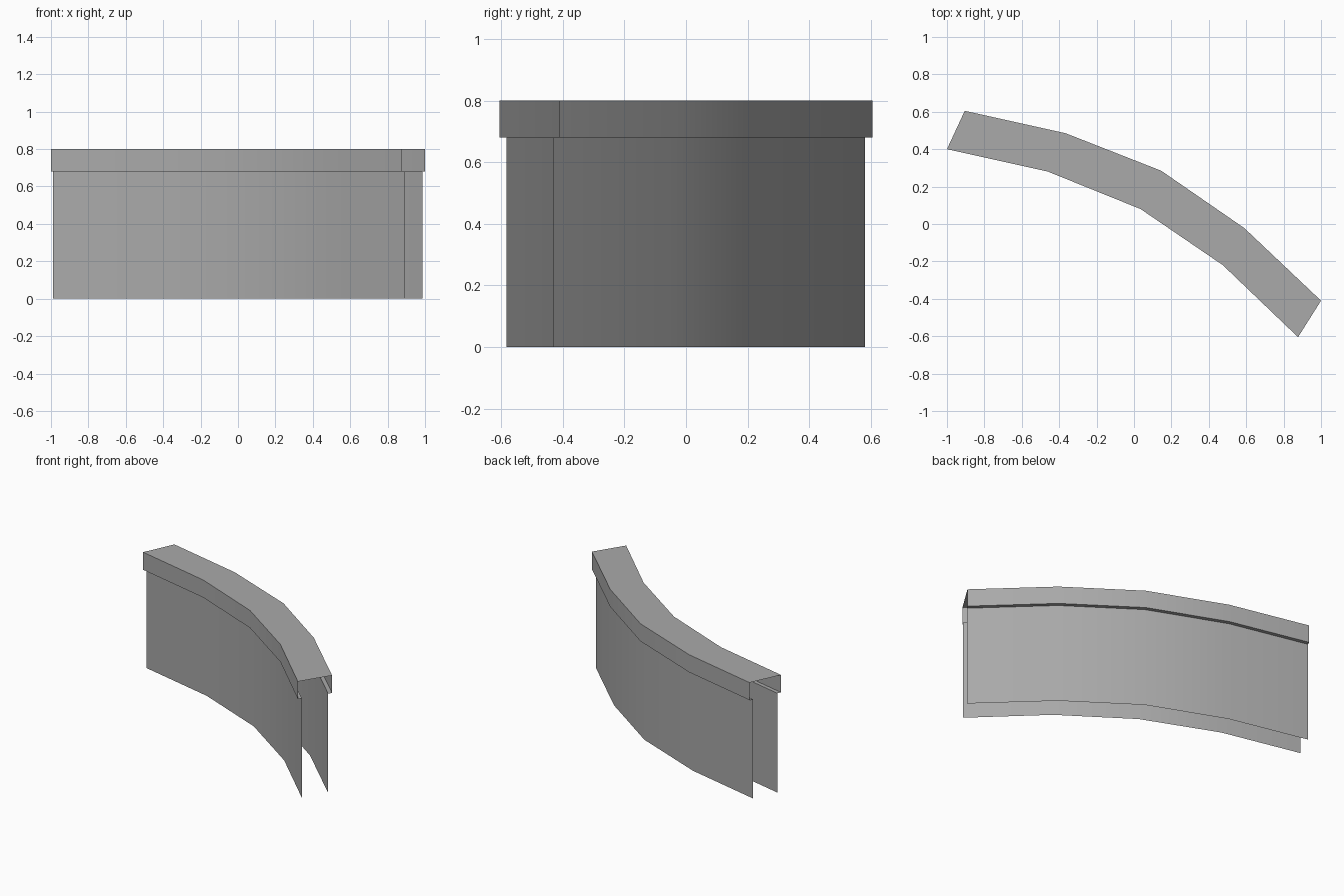
import bpy, bmesh, math
from mathutils import Vector

cube = bpy.data.objects.get("Cube")
if cube:
    bpy.data.objects.remove(cube, do_unlink=True)

stone = bpy.data.materials.new("mid grey")
stone.use_nodes = True
grey = (0.4, 0.4, 0.4, 1)
stone.diffuse_color = grey
stone.node_tree.nodes["Principled BSDF"].inputs["Base Color"].default_value = grey

# Plan of the curved wall: outer edges of the coping on both sides
FRONT = [(-1, .4), (-.46, .28), (.035, .08), (.475, -.22), (.877, -.605)]
BACK = [(-.905, .605), (-.365, .485), (.145, .285), (.59, -.022), (1, -.41)]
TOP, LIP, INSET = 0.8, 0.68, 0.115


def sweep(name, profile):
    """Sweep an open (across, height) profile along the plan; across 0 is front, 1 is back."""
    bm = bmesh.new()
    rows = []
    for f, b in zip(FRONT, BACK):
        f, b = Vector(f), Vector(b)
        rows.append([bm.verts.new((*f.lerp(b, t), z)) for t, z in profile])
    for r, s in zip(rows, rows[1:]):
        for i in range(len(profile) - 1):
            bm.faces.new((r[i], s[i], s[i + 1], r[i + 1]))
    mesh = bpy.data.meshes.new(name)
    bm.to_mesh(mesh)
    bm.free()
    mesh.materials.append(stone)
    obj = bpy.data.objects.new(name, mesh)
    bpy.context.collection.objects.link(obj)
    bpy.ops.object.select_all(action='DESELECT')
    obj.select_set(True)
    bpy.context.view_layer.objects.active = obj
    bpy.ops.object.shade_smooth_by_angle(angle=math.radians(35))


# Thin open-ended walls, with an overhanging coping that is open underneath
sweep("front_wall", [(INSET, 0), (INSET, LIP)])
sweep("back_wall", [(1 - INSET, LIP), (1 - INSET, 0)])
sweep("coping", [(INSET, LIP), (0, LIP), (0, TOP), (1, TOP), (1, LIP), (1 - INSET, LIP)])
